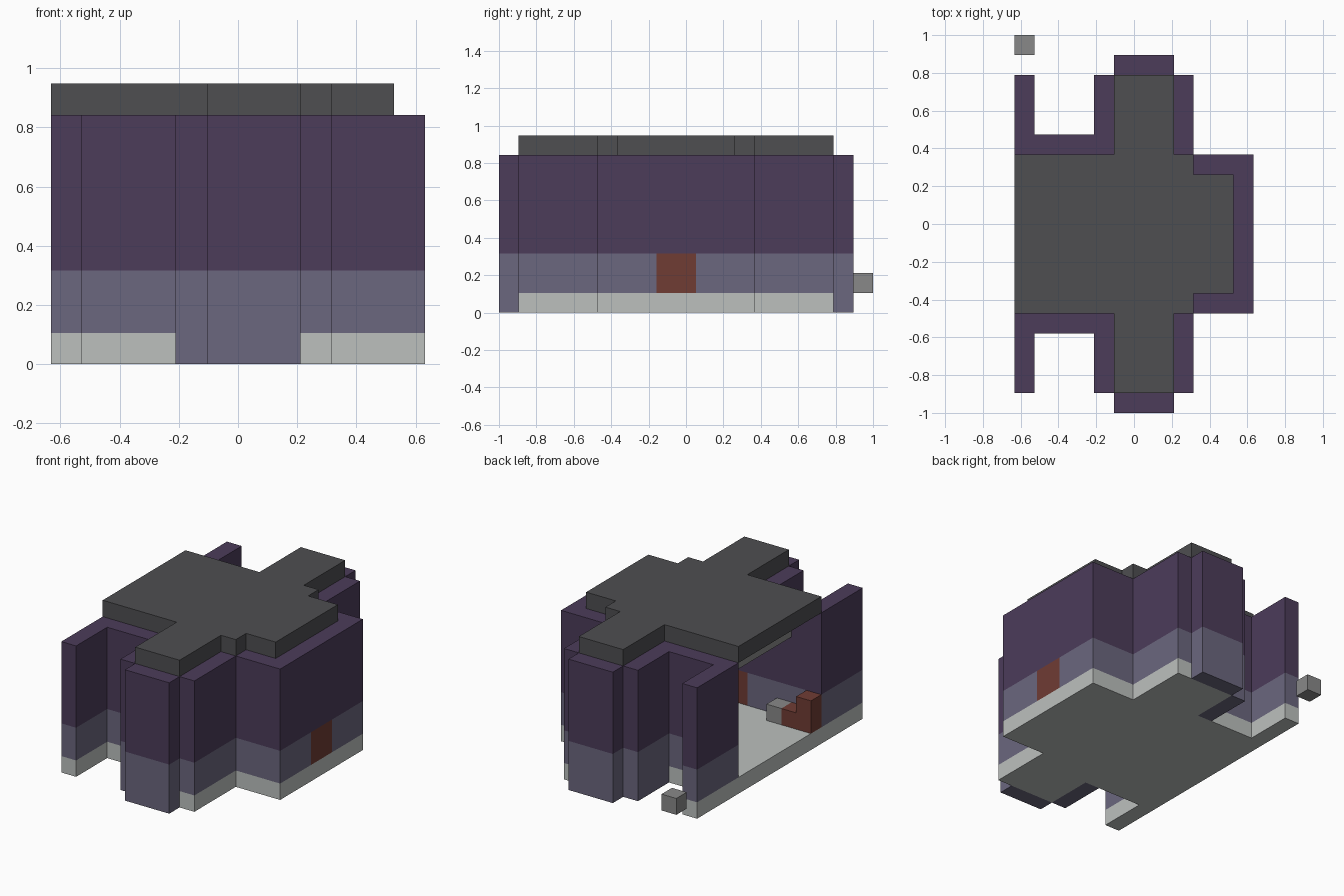
import bpy
import bmesh
from itertools import product
from mathutils import Vector

cube = bpy.data.objects.get("Cube")
if cube:
    bpy.data.objects.remove(cube)

U = 2 / 19                              # size of one block
ORIGIN = Vector((-6 * U, -1, 0))        # corner of the block grid


def material(name, rgb):
    """One flat colour, given as display values from 0 to 255."""
    linear = [((c / 255 + 0.055) / 1.055) ** 2.4 for c in rgb] + [1]
    mat = bpy.data.materials.new(name)
    mat.use_nodes = True
    mat.diffuse_color = linear
    mat.node_tree.nodes["Principled BSDF"].inputs["Base Color"].default_value = linear
    return mat


PURPLE = material("dark purple", (76, 60, 90))
SLATE = material("slate blue", (107, 103, 126))
PALE = material("pale grey", (188, 192, 190))
CHARCOAL = material("charcoal", (78, 78, 81))
RUST = material("rust brown", (112, 60, 52))
STONE = material("stone grey", (137, 137, 137))


def cells(*boxes):
    """Grid cells filled by boxes given as x, y and z ranges."""
    filled = set()
    for x0, x1, y0, y1, z0, z1 in boxes:
        filled |= set(product(range(x0, x1), range(y0, y1), range(z0, z1)))
    return filled


def mirrored(filled):
    """Add the copy on the other side of the house, front to back."""
    return filled | {(x, 17 - y, z) for x, y, z in filled}


def build(name, filled, mats, rule=lambda z: 0):
    """Skin the filled cells, colouring each face by its block height."""
    bm = bmesh.new()
    for cell in filled:
        base = Vector(cell)
        for axis, side in product(range(3), (0, 1)):
            step = Vector((0, 0, 0))
            step[axis] = 1
            beside = base + step * (2 * side - 1)
            if tuple(int(c) for c in beside) in filled:
                continue
            a, b = Vector((0, 0, 0)), Vector((0, 0, 0))
            a[(axis + 1) % 3] = 1
            b[(axis + 2) % 3] = 1
            start = base + step * side
            ring = [start, start + a, start + a + b, start + b]
            if not side:
                ring.reverse()
            face = bm.faces.new([bm.verts.new(ORIGIN + p * U) for p in ring])
            face.material_index = rule(cell[2])
    bmesh.ops.remove_doubles(bm, verts=bm.verts, dist=U / 100)
    bmesh.ops.dissolve_limit(bm, angle_limit=0.01, verts=bm.verts,
                             edges=bm.edges, delimit={'MATERIAL'})
    mesh = bpy.data.meshes.new(name)
    bm.to_mesh(mesh)
    bm.free()
    for mat in mats:
        mesh.materials.append(mat)
    bpy.context.collection.objects.link(bpy.data.objects.new(name, mesh))


# Floor: main room, two wings and the narrow corner strips
floor = mirrored(cells((0, 12, 5, 13, 0, 1), (5, 9, 1, 5, 0, 1),
                       (0, 5, 4, 5, 0, 1), (0, 1, 1, 4, 0, 1)))
build("floor", floor, [PALE])

# Doors set flush into the walls
side_door = cells((11, 12, 8, 10, 1, 3))
wing_doors = mirrored(cells((5, 7, 4, 5, 1, 3)))
build("side_door", side_door, [RUST])
build("wing_doors", wing_doors, [RUST])

# Walls: slate below, purple above
walls = mirrored(cells((0, 1, 1, 5, 1, 8),       # corner buttress
                       (0, 9, 4, 5, 1, 8),       # room wall
                       (4, 5, 1, 4, 0, 8),       # wing side
                       (5, 8, 0, 1, 0, 8),       # wing end
                       (8, 9, 1, 5, 1, 8),       # wing other side
                       (9, 12, 5, 6, 1, 8),      # return wall
                       (11, 12, 5, 13, 1, 8)))   # long side wall
build("walls", walls - side_door - wing_doors, [SLATE, PURPLE],
      lambda z: 0 if z < 3 else 1)

# Roof slab
roof = cells((0, 9, 5, 13, 8, 9), (9, 11, 6, 12, 8, 9), (5, 8, 1, 17, 8, 9))
build("roof", roof, [CHARCOAL])

# Beam under the roof and furniture along the front wall
build("ceiling_beam", cells((2, 3, 5, 13, 6, 8)), [STONE])
build("bench", cells((0, 1, 5, 6, 1, 3), (1, 2, 5, 6, 1, 2)), [RUST])
build("bench_block", cells((2, 3, 5, 6, 1, 2)), [STONE])

# Loose block outside the back corner
build("loose_block", cells((0, 1, 18, 19, 1, 2)), [STONE])
